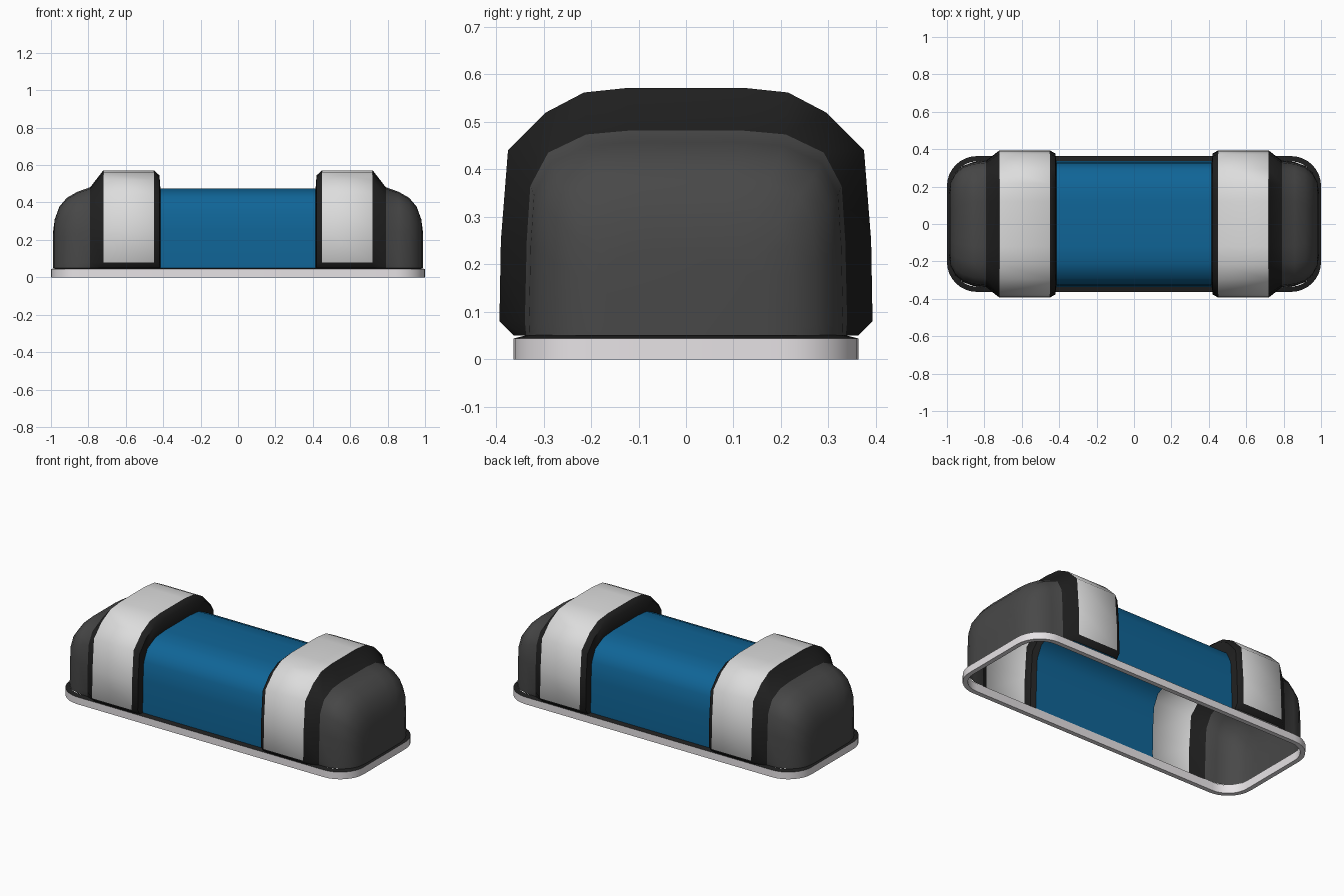
import bpy, bmesh, math

if "Cube" in bpy.data.objects:
    bpy.data.objects.remove(bpy.data.objects["Cube"])


def material(name, rgb):
    m = bpy.data.materials.new(name)
    m.use_nodes = True
    m.diffuse_color = (*rgb, 1)
    m.node_tree.nodes["Principled BSDF"].inputs["Base Color"].default_value = (*rgb, 1)
    return m


blue = material("blue", (0.005, 0.13, 0.31))
silver = material("silver", (0.72, 0.72, 0.72))
pale = material("pale_grey", (0.8, 0.77, 0.79))
grey = material("dark_grey", (0.065, 0.065, 0.065))
black = material("black", (0.014, 0.014, 0.014))


def finish(name, bm, mats, angle):
    bmesh.ops.recalc_face_normals(bm, faces=bm.faces)
    mesh = bpy.data.meshes.new(name)
    bm.to_mesh(mesh)
    bm.free()
    for m in mats:
        mesh.materials.append(m)
    ob = bpy.data.objects.new(name, mesh)
    bpy.context.collection.objects.link(ob)
    bpy.ops.object.select_all(action="DESELECT")
    ob.select_set(True)
    bpy.context.view_layer.objects.active = ob
    bpy.ops.object.shade_smooth_by_angle(angle=math.radians(angle))
    return ob


# Half cross-sections (y, z) of the slim hull and of the raised band
BASE = 0.05
SLIM = [(.335, .05), (.336, .08), (.332, .25), (.325, .36), (.29, .43), (.21, .468), (.12, .476)]
BAND = [(.363, .05), (.393, .08), (.39, .25), (.375, .44), (.295, .52), (.215, .562), (.12, .572)]


def section(t=0, sy=1, sz=1):
    """Full arch blended from slim (t=0) to band (t=1), scaled about the base."""
    half = [((a + (c - a) * t) * sy, BASE + (b + (d - b) * t - BASE) * sz)
            for (a, b), (c, d) in zip(SLIM, BAND)]
    return half + [(-y, z) for y, z in reversed(half)]


# Stations: x, band blend, width scale, height scale, colour up to the next one
BLUE, SILVER, GREY, BLACK = range(4)
STATIONS = [
    (.415, 0, 1, 1, BLACK), (.42, .72, 1, 1, BLACK), (.45, 1, 1, 1, SILVER),
    (.72, 1, 1, 1, BLACK), (.79, .06, 1, 1, GREY), (.86, 0, .985, .955, GREY),
    (.915, 0, .925, .88, GREY), (.955, 0, .82, .77, GREY),
    (.98, 0, .68, .61, GREY), (.99, 0, .5, .43, GREY),
]
right = [(-x, t, sy, sz) for x, t, sy, sz, c in reversed(STATIONS)]
left = [s[:4] for s in STATIONS]
tones = [s[4] for s in STATIONS[:-1]]
colours = tones[::-1] + [BLUE] + tones

# Hull shell, open underneath
bm = bmesh.new()
rings = [[bm.verts.new((x, y, z)) for y, z in section(t, sy, sz)]
         for x, t, sy, sz in right + left]
for a, b, colour in zip(rings, rings[1:], colours):
    last = len(a) - 2
    for i in range(last + 1):
        f = bm.faces.new((a[i], a[i + 1], b[i + 1], b[i]))
        lower_edge = i in (0, last)
        f.material_index = BLACK if colour == SILVER and lower_edge else colour
for ring in (rings[0], rings[-1]):
    bm.faces.new(ring).material_index = GREY
finish("hull", bm, [blue, silver, grey, black], 46)


# Base rim: a rounded rectangular frame with a black sealing face on top
def outline(inset, steps=8, r=.16):
    pts = []
    for k, (sx, sy) in enumerate([(1, 1), (-1, 1), (-1, -1), (1, -1)]):
        for i in range(steps + 1):
            a = math.pi / 2 * (k + i / steps)
            pts.append((sx * (1 - r) + (r - inset) * math.cos(a),
                        sy * (.363 - r) + (r - inset) * math.sin(a)))
    return pts


bm = bmesh.new()
profile = [(0, 0), (0, .044), (.028, .051), (.028, 0)]
loops = [[bm.verts.new((x, y, z)) for x, y in outline(d)] for d, z in profile]
for j in range(4):
    a, b = loops[j], loops[(j + 1) % 4]
    for i in range(len(a)):
        n = (i + 1) % len(a)
        f = bm.faces.new((a[i], a[n], b[n], b[i]))
        f.material_index = 1 if j == 1 else 0
finish("base_rim", bm, [pale, black], 40)
